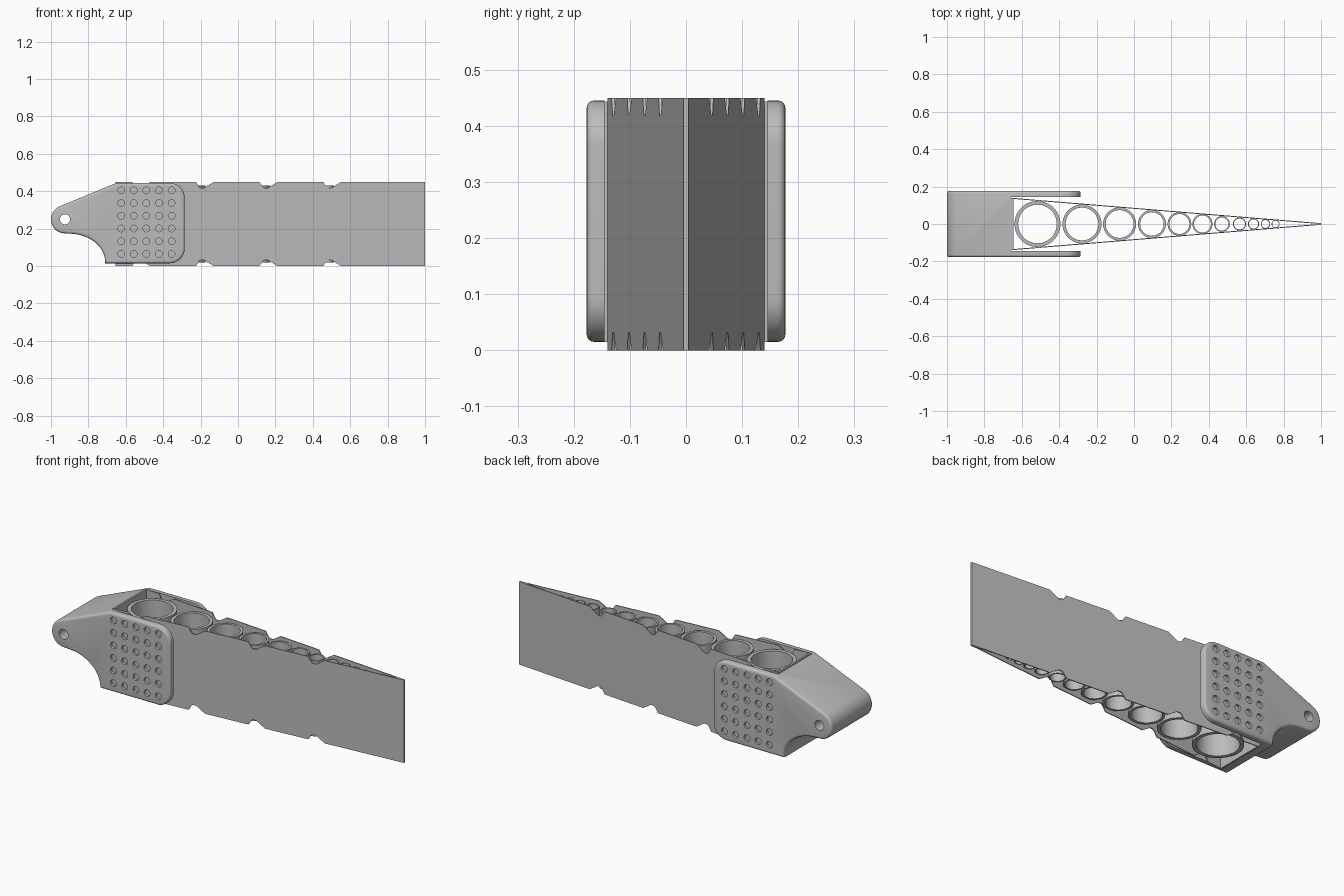
import bpy, bmesh
from math import sin, cos, pi, radians
from mathutils import Matrix

if "Cube" in bpy.data.objects:
    bpy.data.objects.remove(bpy.data.objects["Cube"], do_unlink=True)

grey = bpy.data.materials.new("plain grey")
grey.use_nodes = True
COLOR = (0.5, 0.5, 0.5, 1)
grey.diffuse_color = COLOR
grey.node_tree.nodes["Principled BSDF"].inputs["Base Color"].default_value = COLOR


def make_object(name, bm):
    bmesh.ops.recalc_face_normals(bm, faces=bm.faces[:])
    mesh = bpy.data.meshes.new(name)
    bm.to_mesh(mesh)
    bm.free()
    mesh.materials.append(grey)
    obj = bpy.data.objects.new(name, mesh)
    bpy.context.collection.objects.link(obj)
    return obj


def add_prism(bm, outline, place, low, high):
    """Extrude a 2D outline; place(a, b, depth) gives the 3D point."""
    face = bm.faces.new([bm.verts.new(place(a, b, low)) for a, b in outline])
    top = bmesh.ops.extrude_face_region(bm, geom=[face])["geom"]
    offset = [h - l for h, l in zip(place(0, 0, high), place(0, 0, low))]
    bmesh.ops.translate(bm, vec=offset, verts=[v for v in top if isinstance(v, bmesh.types.BMVert)])


def along_y(a, b, d):
    return (a, d, b)


def along_z(a, b, d):
    return (a, b, d)


def arc(cx, cz, rx, rz, start, end, steps):
    angles = [radians(start + (end - start) * i / steps) for i in range(steps + 1)]
    return [(cx + rx * cos(t), cz + rz * sin(t)) for t in angles]


def cut(obj, bm):
    """Subtract the cutter mesh from the object and discard the cutter."""
    cutter = make_object("cutter", bm)
    cutter.hide_render = True
    mod = obj.modifiers.new("cut", "BOOLEAN")
    mod.operation, mod.solver, mod.object = "DIFFERENCE", "EXACT", cutter
    graph = bpy.context.evaluated_depsgraph_get()
    mesh = bpy.data.meshes.new_from_object(obj.evaluated_get(graph))
    obj.modifiers.clear()
    obj.data = mesh
    bpy.data.objects.remove(cutter, do_unlink=True)


def smooth(obj):
    bpy.ops.object.select_all(action="DESELECT")
    obj.select_set(True)
    bpy.context.view_layer.objects.active = obj
    bpy.ops.object.shade_smooth_by_angle(angle=radians(35))


HEIGHT, BACK = 0.45, -0.655


def half_width(x):
    return 0.14 - (x - BACK) * 0.082


def trapezoid(x0, x1, wall):
    a, b = half_width(x0) - wall, half_width(x1) - wall
    return [(x0, -a), (x1, -b), (x1, b), (x0, a)]


# Hollow tapering wedge, open at top and bottom
bm = bmesh.new()
add_prism(bm, trapezoid(BACK, 1, 0), along_z, 0, HEIGHT)
wedge = make_object("wedge_shell", bm)
bm = bmesh.new()
add_prism(bm, trapezoid(BACK + 0.01, 0.95, 0.005), along_z, -0.1, HEIGHT + 0.1)
cut(wedge, bm)

# Notches along the upper and lower rims
bm = bmesh.new()
for i in range(4):
    x = -0.52 + 0.34 * i
    shape = [(x - 0.05, -0.02), (x - 0.045, 0), (x - 0.028, 0.026), (x - 0.02, 0.032),
             (x, 0.032), (x + 0.012, 0.024), (x + 0.05, 0), (x + 0.055, -0.02)]
    add_prism(bm, shape, along_y, -0.3, 0.3)
    add_prism(bm, [(a, HEIGHT - b) for a, b in shape], along_y, -0.3, 0.3)
cut(wedge, bm)
smooth(wedge)

# Row of shrinking tubes inside the wedge
centres = [-0.516, -0.278, -0.077, 0.096, 0.243, 0.366, 0.47, 0.564, 0.639, 0.703, 0.757]
for number, x in enumerate(centres, 1):
    outer = half_width(x) * 0.955 if x < 0.4 else half_width(x) * 0.88
    inner = outer * 0.84
    bm = bmesh.new()
    loops = [[bm.verts.new((x + p, q, z)) for p, q in arc(0, 0, r, r, 0, 360, 48)[:-1]]
             for r, z in ((outer, 0.02), (outer, 0.43), (inner, 0.43), (inner, 0.02))]
    for k in range(4):
        a, b = loops[k], loops[(k + 1) % 4]
        for i in range(48):
            j = (i + 1) % 48
            bm.faces.new((a[i], a[j], b[j], b[i]))
    smooth(make_object(f"inner_tube_{number}", bm))

# Clamp body: pivot end, sloped top, rounded cheeks, scooped underside
outline = arc(-0.925, 0.25, 0.075, 0.075, 265, 113, 24)
outline += [(-0.65, 0.445)]
outline += arc(-0.365, 0.365, 0.08, 0.08, 90, 0, 12)
outline += arc(-0.365, 0.095, 0.08, 0.08, 0, -90, 12)
outline += [(-0.71, 0.015)]
outline += arc(-0.9, 0.02, 0.19, 0.153, 3, 86, 16)
bm = bmesh.new()
add_prism(bm, outline, along_y, -0.177, 0.177)
bmesh.ops.recalc_face_normals(bm, faces=bm.faces[:])
rims = [e for e in bm.edges if abs(e.verts[0].co.y - e.verts[1].co.y) < 1e-4]
bmesh.ops.bevel(bm, geom=rims, offset=0.013, segments=4, profile=0.5,
                affect="EDGES", clamp_overlap=False)
clamp = make_object("clamp", bm)

# Slot that holds the wedge between the cheeks
bm = bmesh.new()
add_prism(bm, [(BACK, -0.145), (0, -0.145), (0, 0.145), (BACK, 0.145)], along_z, -0.1, 0.6)
cut(clamp, bm)

# Pivot hole
bm = bmesh.new()
add_prism(bm, arc(-0.925, 0.25, 0.027, 0.027, 0, 360, 32)[:-1], along_y, -0.3, 0.3)
cut(clamp, bm)

# Grid of shallow round grip dimples on both cheeks
bm = bmesh.new()
for side in (-1, 1):
    for col in range(5):
        for row in range(6):
            circle = arc(-0.625 + 0.0675 * col, 0.065 + 0.068 * row, 0.018, 0.018, 0, 360, 20)[:-1]
            add_prism(bm, circle, along_y, side * 0.164, side * 0.2)
cut(clamp, bm)
smooth(clamp)
